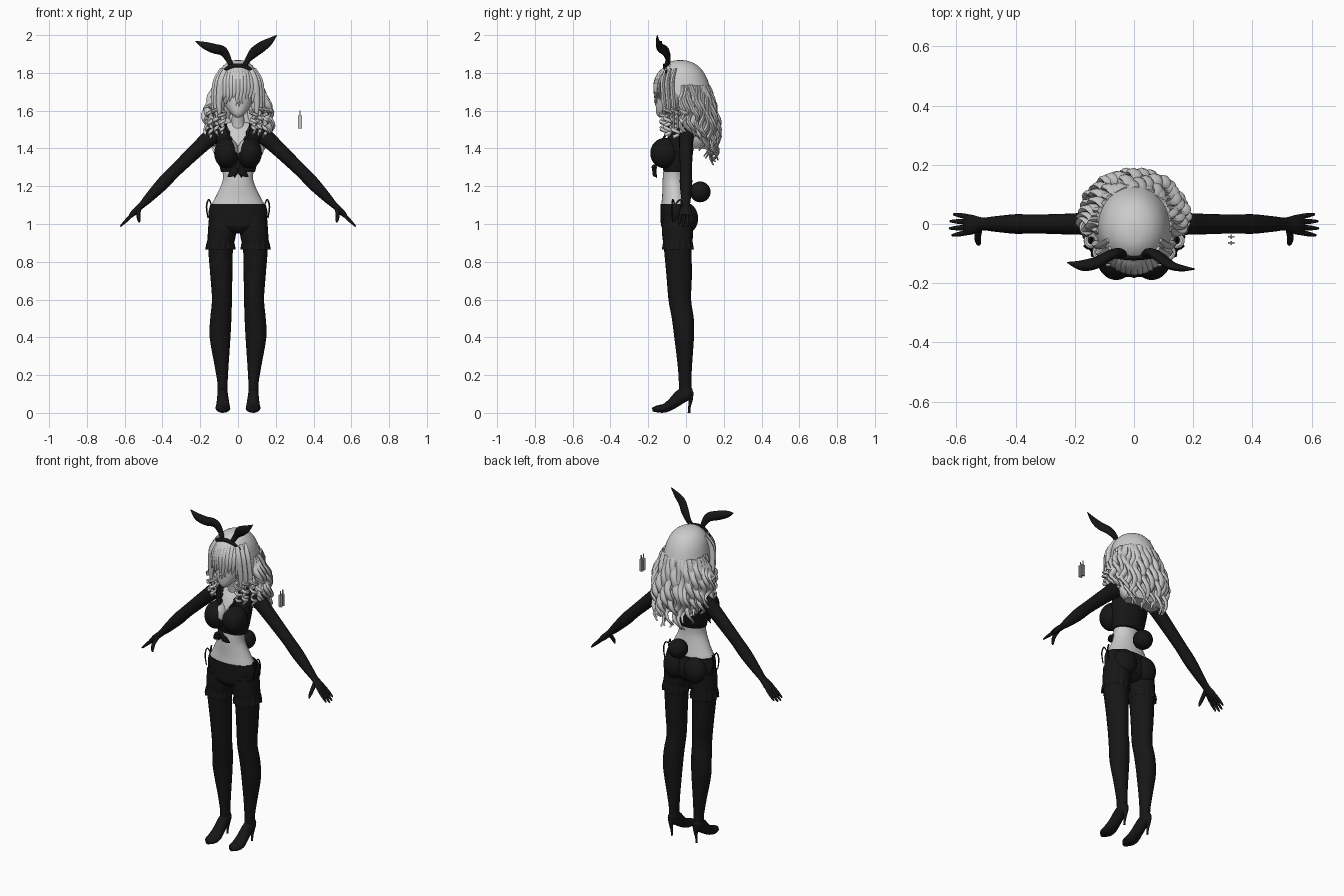
import bpy, bmesh, math, random
from mathutils import Vector

random.seed(4)


def material(name, v):
    m = bpy.data.materials.new(name)
    m.diffuse_color = (v, v, v, 1)
    return m


BLACK = material("black_cloth", 0.008)
GREY = material("pale_grey", 0.6)


def finish(name, bm, mats, rule=None):
    bmesh.ops.recalc_face_normals(bm, faces=bm.faces)
    for f in bm.faces:
        f.smooth = True
        if rule:
            f.material_index = rule(f.calc_center_median())
    me = bpy.data.meshes.new(name)
    bm.to_mesh(me)
    bm.free()
    me.set_sharp_from_angle(angle=math.radians(50))
    for m in mats:
        me.materials.append(m)
    ob = bpy.data.objects.new(name, me)
    bpy.context.collection.objects.link(ob)
    return ob


def smooth_path(secs, steps):
    """Catmull-Rom resampling of (x, y, z, a, b) sections."""
    out, n = [], len(secs)
    for i in range(n - 1):
        p = [secs[max(0, min(n - 1, i + k))] for k in (-1, 0, 1, 2)]
        for s in range(steps):
            t = s / steps
            out.append([0.5 * (2 * q + (r - o) * t + (2 * o - 5 * q + 4 * r - w) * t * t
                               + (3 * q - o - 3 * r + w) * t ** 3) for o, q, r, w in zip(*p)])
    return out + [list(secs[-1])]


def loft(name, secs, mats, n=16, steps=3, axis=None, ref=(1, 0, 0), rule=None, drop=None, caps=True, bm=None):
    """Skin elliptical sections; a is the radius along ref, b the other one."""
    own = bm is None
    bm = bm or bmesh.new()
    path = smooth_path(secs, steps)
    pts = [Vector(p[:3]) for p in path]
    rings = []
    for i, p in enumerate(path):
        t = Vector(axis) if axis else pts[min(i + 1, len(pts) - 1)] - pts[max(i - 1, 0)]
        t.normalize()
        u = Vector(ref)
        u = (u - t * u.dot(t)).normalized()
        v = t.cross(u)
        rings.append([bm.verts.new(pts[i] + u * max(p[3], .001) * math.cos(k * math.tau / n)
                                   + v * max(p[4], .001) * math.sin(k * math.tau / n)) for k in range(n)])
    for r, q in zip(rings, rings[1:]):
        for k in range(n):
            bm.faces.new((r[k], r[(k + 1) % n], q[(k + 1) % n], q[k]))
    if caps:
        bm.faces.new(rings[0])
        bm.faces.new(rings[-1])
    if drop:
        bmesh.ops.delete(bm, geom=[f for f in bm.faces if drop(f.calc_center_median())], context='FACES')
    if own:
        return finish(name, bm, mats, rule)


def ball(name, c, r, mats, rule=None, seg=32):
    bm = bmesh.new()
    bmesh.ops.create_uvsphere(bm, u_segments=seg, v_segments=seg * 3 // 4, radius=1)
    for v in bm.verts:
        v.co = Vector([c[i] + v.co[i] * r[i] for i in range(3)])
    return finish(name, bm, mats, rule)


def ruffle(name, cx, cy, rows, waves, mats):
    """Wavy frill; rows are (z, rx, ry, wave depth)."""
    bm = bmesh.new()
    n = waves * 6
    rings = [[bm.verts.new((cx + (rx + d * math.cos(waves * a)) * math.cos(a),
                            cy + (ry + d * math.cos(waves * a)) * math.sin(a), z))
              for a in (k * math.tau / n for k in range(n))] for z, rx, ry, d in rows]
    for r, q in zip(rings, rings[1:]):
        for k in range(n):
            bm.faces.new((r[k], r[(k + 1) % n], q[(k + 1) % n], q[k]))
    return finish(name, bm, mats)


UP = (0, 0, 1)
SIDES = ((1, "right"), (-1, "left"))


def mx(s, secs):
    return [(s * p[0],) + tuple(p[1:]) for p in secs]


def neckline(c):
    return 1 if c.y < -.03 and abs(c.x) < (c.z - 1.355) * .36 else 0


# Torso, neck and head
loft("midriff", [(0, -.055, 1.04, .148, .078), (0, -.055, 1.1, .14, .076), (0, -.058, 1.15, .115, .068),
                 (0, -.064, 1.23, .081, .06), (0, -.06, 1.3, .085, .058)], [GREY], 32, 4, UP)
loft("neck", [(0, -.03, 1.49, .045, .037), (0, -.04, 1.54, .034, .032), (0, -.06, 1.63, .033, .033)], [GREY], 20, 3, UP)
loft("head", [(0, -.13, 1.565, .012, .014), (0, -.115, 1.585, .038, .042), (0, -.09, 1.63, .07, .07),
              (0, -.072, 1.69, .088, .086), (0, -.065, 1.76, .09, .082), (0, -.055, 1.82, .06, .06)], [GREY], 32, 4, UP)
loft("nose", [(0, -.148, 1.69, .004, .004), (0, -.163, 1.648, .008, .008), (0, -.15, 1.638, .005, .004)], [GREY], 8, 3, UP)

# Cropped top with open neckline, bust and knot
loft("crop_top", [(0, -.055, 1.275, .09, .064), (0, -.05, 1.32, .1, .075), (0, -.04, 1.4, .11, .08),
                  (0, -.028, 1.47, .115, .064), (0, -.015, 1.515, .095, .048), (0, -.02, 1.54, .045, .038)],
     [BLACK, GREY], 64, 8, UP, rule=neckline)
for s, side in SIDES:
    ball("bust_" + side, (s * .06, -.113, 1.375), (.066, .076, .08), [BLACK, GREY], neckline, 48)
    loft("knot_tail_" + side, mx(s, [(0, -.165, 1.305, .012, .01), (.02, -.172, 1.28, .02, .007),
                                     (.04, -.165, 1.262, .014, .005), (.055, -.155, 1.25, .002, .002)]), [BLACK], 10, 3, ref=(0, 0, 1))
    loft("knot_end_" + side, mx(s, [(.004, -.165, 1.3, .01, .008), (.012, -.162, 1.275, .014, .006),
                                    (.02, -.155, 1.245, .002, .002)]), [BLACK], 10)
    # Frilled edge of the neckline
    loft("neckline_frill_" + side, mx(s, [((i * .021 - .005) * .36 + .008 + .007 * (i % 2), -.165 + .0105 * i + .004 * (i % 2),
                                           1.365 + i * .021, .008, .007) for i in range(9)]), [BLACK], 8, 2, UP)
ball("knot", (0, -.168, 1.3), (.016, .014, .016), [BLACK], seg=16)

# Shorts
loft("shorts", [(0, -.045, .95, .05, .05), (0, -.045, .985, .135, .085), (0, -.045, 1.04, .156, .089),
                (0, -.05, 1.075, .154, .084), (0, -.053, 1.105, .145, .081)], [BLACK], 36, 4, UP)
ball("tail", (0, .075, 1.17), (.055, .055, .055), [BLACK])

for s, side in SIDES:
    ball("seat_" + side, (s * .068, .002, 1.03), (.07, .062, .08), [BLACK])
    # Legs
    loft("leg_" + side, mx(s, [(.08, -.045, 1.04, .07, .075), (.083, -.045, .95, .073, .08), (.092, -.043, .86, .065, .073),
                               (.088, -.036, .72, .058, .067), (.085, -.033, .6, .053, .06), (.091, -.017, .5, .056, .058),
                               (.095, -.01, .4, .055, .052), (.087, -.006, .25, .037, .038), (.082, -.005, .16, .027, .033),
                               (.082, -.003, .1, .026, .034)]), [BLACK], 24, 4, UP)
    loft("shorts_leg_" + side, mx(s, [(.08, -.045, 1.02, .075, .082), (.086, -.045, .95, .074, .082),
                                      (.093, -.043, .895, .069, .077)]), [BLACK], 24, 3, UP)
    ruffle("shorts_frill_" + side, s * .093, -.043, [(.915, .069, .077, 0), (.89, .073, .08, .003),
                                                     (.865, .075, .081, .006)], 14, [BLACK])
    # Side laces
    for k in range(2):
        loft("lace_%d_%s" % (k, side), mx(s, [(.14, -.06, 1.1, .003, .003), (.155, -.07 + .04 * k, 1.13, .004, .004),
                                              (.167, -.075 + .05 * k, 1.09, .004, .004),
                                              (.158, -.075 + .05 * k, 1.03, .003, .003)]), [BLACK], 6)
    # High-heeled shoes
    loft("shoe_" + side, mx(s, [(.082, .036, .112, .012, .014), (.082, .015, .108, .026, .036), (.081, -.025, .088, .029, .038),
                                (.08, -.07, .051, .034, .03), (.08, -.11, .026, .039, .024), (.079, -.15, .021, .034, .019),
                                (.078, -.178, .018, .012, .01)]), [BLACK], 20, 4)
    loft("heel_" + side, mx(s, [(.082, .02, .11, .022, .02), (.082, .025, .07, .013, .011), (.082, .018, .03, .007, .007),
                                (.082, .016, 0, .006, .007)]), [BLACK], 12, 3, UP)
    # Arms, gloves and fingers
    loft("arm_" + side, mx(s, [(.085, .003, 1.5, .032, .036), (.135, .003, 1.468, .045, .039), (.2, 0, 1.41, .04, .036),
                               (.33, 0, 1.285, .034, .032), (.4, 0, 1.213, .034, .033), (.47, 0, 1.14, .025, .026),
                               (.512, 0, 1.097, .017, .022), (.545, -.002, 1.066, .017, .033),
                               (.57, -.003, 1.042, .011, .034)]), [BLACK], 20, 4)
    for k, (y, l) in enumerate([(-.028, .9), (-.011, 1.05), (.007, 1), (.024, .82)]):
        loft("finger_%d_%s" % (k, side), mx(s, [(.558, y, 1.052, .009, .009), (.558 + .034 * l, y * 1.2, 1.052 - .034 * l, .0085, .0085),
                                                (.56 + .06 * l, y * 1.35, 1.05 - .06 * l, .004, .004)]), [BLACK], 8)
    loft("thumb_" + side, mx(s, [(.523, -.015, 1.08, .012, .012), (.528, -.047, 1.052, .011, .011),
                                 (.525, -.064, 1.025, .009, .009), (.522, -.068, 1.008, .004, .004)]), [BLACK], 8)
    ball("eye_" + side, (s * .04, -.143, 1.7), (.017, .008, .011), [BLACK], seg=12)

# Hair cap, open around the face
loft("hair_cap", [(0, -.03, 1.868, .005, .005), (0, -.03, 1.862, .04, .045), (0, -.025, 1.84, .076, .085),
                  (0, -.022, 1.8, .104, .118), (0, -.012, 1.74, .12, .135), (0, 0, 1.66, .134, .143),
                  (0, .02, 1.56, .145, .13), (0, .05, 1.45, .14, .08), (0, .06, 1.4, .11, .055)], [GREY], 40, 4, UP,
     drop=lambda c: c.z < 1.77 and c.y < -.085 + (1.77 - c.z) * .3)

# Wavy locks around the back
bm = bmesh.new()
for i in range(25):
    a = math.radians(-15 + 210 * i / 24)
    back = max(0, math.sin(a))
    end = 1.45 - .13 * back + random.uniform(-.035, .035)
    ph = random.uniform(0, 6.28)
    secs = []
    for k in range(13):
        t = k / 12
        wave = .004 + .018 * t
        flare = (.112 + .062 * math.sin(min(1, t * 1.3) * 1.9)) * (1 - .25 * max(0, t - .65))
        secs.append((flare * math.cos(a) * .96 + wave * math.cos(ph + t * 15),
                     .008 + .02 * t + flare * math.sin(a) * (.93 - .15 * t) + wave * math.sin(ph + t * 15),
                     1.73 - (1.73 - end) * t, .021 * (1 - .75 * t ** 3), .014 * (1 - .75 * t ** 3)))
    loft("", secs, None, 8, 2, bm=bm)
finish("wavy_locks", bm, [GREY])

# Ringlets beside the neck
bm = bmesh.new()
for s, _ in SIDES:
    for x, y, z0, z1 in [(.085, -.115, 1.6, 1.48), (.115, -.095, 1.62, 1.47), (.145, -.055, 1.62, 1.46),
                         (.158, -.01, 1.63, 1.455), (.1, -.065, 1.61, 1.5)]:
        ph = random.uniform(0, 6.28)
        loft("", mx(s, [(x + .02 * math.cos(ph + k * .9) * (1 - k / 40), y + .02 * math.sin(ph + k * .9),
                         z0 + (z1 - z0) * k / 22, .009, .01 - .0003 * k) for k in range(23)]), None, 7, 2, ref=UP, bm=bm)
    # Side locks framing the face
    for x, y in [(.088, -.115), (.102, -.092), (.112, -.065)]:
        loft("", mx(s, [(x * .75, y + .01, 1.82, .012, .008), (x, y - .008, 1.76, .019, .012), (x * 1.1, y - .006, 1.69, .018, .012),
                        (x * 1.14, y, 1.62, .014, .011), (x * 1.08, y, 1.55, .003, .003)]), None, 8, 3, bm=bm)
finish("ringlets", bm, [GREY])

# Fringe
bm = bmesh.new()
for i in range(11):
    x = -.08 + .016 * i
    y = -.166 + 6 * x * x
    end = 1.64 + random.uniform(-.02, .03)
    loft("", [(x * .5, -.085, 1.84, .012, .008), (x * .8, y + .032, 1.805, .016, .009), (x, y + .004, 1.755, .016, .008),
              (x * 1.05, y, 1.7, .012, .006), (x * 1.05 - .012, y + .006, end, .002, .002)], None, 8, 3, bm=bm)
finish("fringe", bm, [GREY])

# Headband and bent rabbit ears
loft("headband", [(-.088, -.105, 1.8, .006, .006), (-.05, -.112, 1.828, .011, .007), (0, -.115, 1.838, .013, .008),
                  (.05, -.112, 1.828, .011, .007), (.088, -.105, 1.8, .006, .006)], [BLACK], 10, 4, ref=(0, 0, 1))
loft("ear_left", [(-.03, -.108, 1.825, .012, .012), (-.05, -.095, 1.87, .014, .016), (-.08, -.105, 1.915, .017, .025),
                  (-.125, -.13, 1.928, .02, .026), (-.175, -.14, 1.945, .018, .02), (-.225, -.13, 1.968, .002, .002)],
     [BLACK], 14, 5, ref=(0, 1, 0))
loft("ear_right", [(.03, -.108, 1.825, .012, .012), (.052, -.095, 1.868, .014, .016), (.085, -.11, 1.908, .015, .027),
                   (.125, -.14, 1.938, .014, .028), (.165, -.15, 1.965, .01, .02), (.205, -.152, 1.999, .002, .002)],
     [BLACK], 14, 5, ref=(0, 1, 0))

# Small hanging tags beside the head
for k, y in enumerate((-.043, -.064)):
    bm = bmesh.new()
    for sx, sy, sz, z in [(.022, .006, .07, 1.54), (.006, .014, .07, 1.54), (.005, .005, .03, 1.585)]:
        made = bmesh.ops.create_cube(bm, size=1)["verts"]
        for v in made:
            v.co = Vector((.328 + v.co.x * sx, y + v.co.y * sy, z + v.co.z * sz))
    finish("hanging_tag_%d" % k, bm, [GREY])
